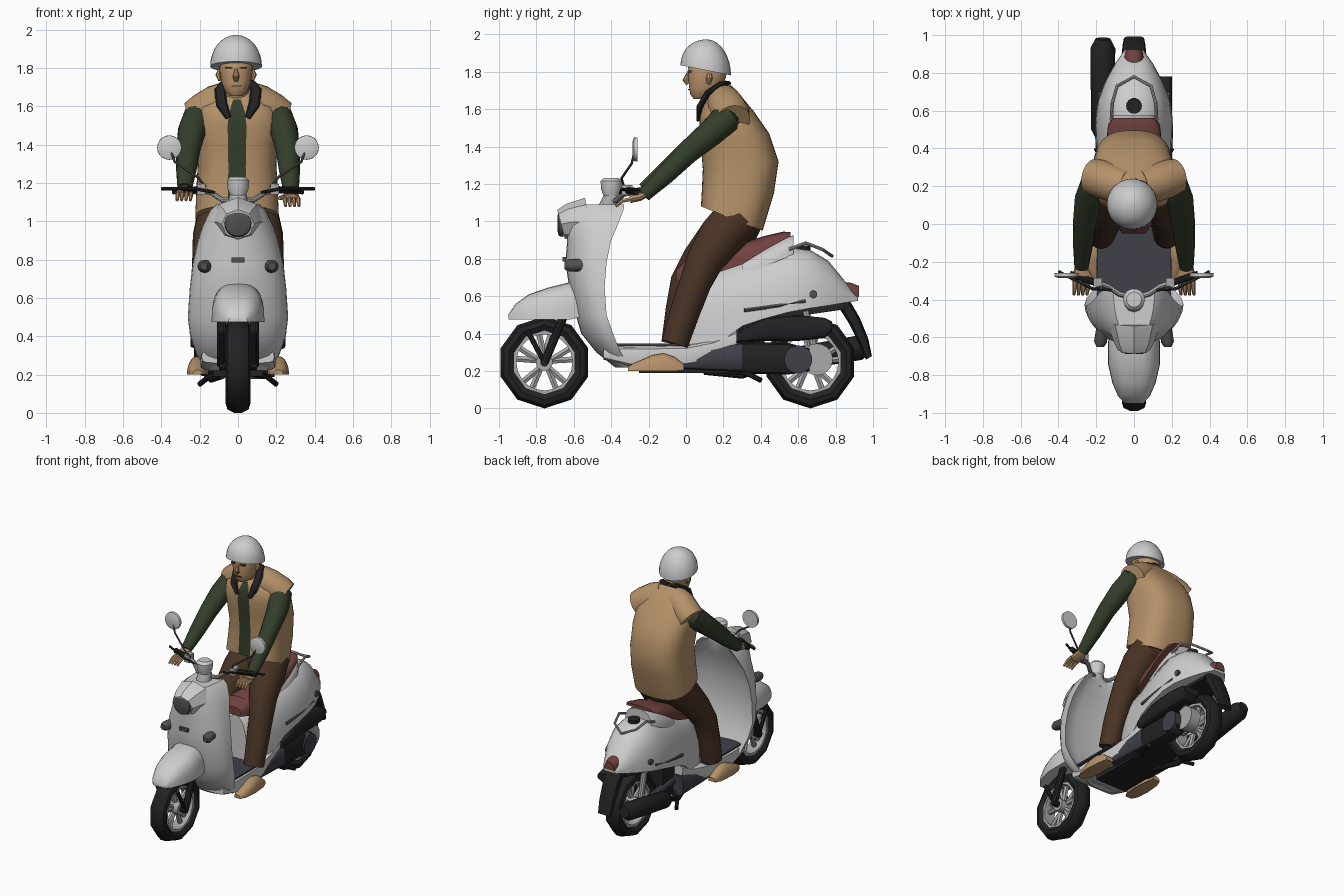
import bpy, bmesh, math
from mathutils import Vector as V


def mat(name, r, g, b):
    m = bpy.data.materials.new(name)
    m.diffuse_color = (r, g, b, 1)
    return m


WHITE = mat("white paint", .61, .61, .61)
SILVER = mat("silver metal", .4, .4, .4)
BLACK = mat("black rubber", .016, .016, .016)
GREY = mat("dark grey glass", .08, .08, .08)
SLATE = mat("slate plastic", .05, .05, .066)
RED = mat("seat maroon", .165, .055, .05)
TAN = mat("tan cloth", .46, .285, .14)
SKIN = mat("skin", .5, .3, .15)
GREEN = mat("green cloth", .034, .048, .024)
BROWN = mat("brown cloth", .066, .034, .018)


def loft(name, rings, m, closed=False):
    bm = bmesh.new()
    vs = [[bm.verts.new(p) for p in r] for r in rings]
    k, n = len(vs), len(vs[0])
    for i in range(k if closed else k - 1):
        a, b = vs[i], vs[(i + 1) % k]
        for j in range(n):
            bm.faces.new((a[j], a[(j + 1) % n], b[(j + 1) % n], b[j]))
    if not closed:
        bm.faces.new(vs[0][::-1])
        bm.faces.new(vs[-1])
    bmesh.ops.recalc_face_normals(bm, faces=bm.faces)
    me = bpy.data.meshes.new(name)
    bm.to_mesh(me)
    bm.free()
    me.materials.append(m)
    ob = bpy.data.objects.new(name, me)
    bpy.context.collection.objects.link(ob)
    return ob


def sp(v, p):
    return math.copysign(abs(v) ** (2 / p), v)


def oval(c, a, b, n=16, p=2.0):
    ang = [2 * math.pi * i / n for i in range(n)]
    return [V(c) + V(a) * sp(math.cos(t), p) + V(b) * sp(math.sin(t), p) for t in ang]


def arches(name, secs, m, x=0, p=2.4, n=14):
    # flat-bottomed dome sections (y, half width, top z, bottom z)
    ang = [math.pi * i / n for i in range(n + 1)]
    return loft(name, [[V((x + w * sp(math.cos(t), p), y, zb + (zt - zb) * sp(max(math.sin(t), 0), p)))
                        for t in ang] for y, w, zt, zb in secs], m)


def tube(name, pts, rad, m, n=10, flat=1.0):
    pts = [V(p) for p in pts]
    rad = rad if isinstance(rad, (list, tuple)) else [rad] * len(pts)
    d = (pts[-1] - pts[0]).normalized()
    ref = V((0, 0, 1)) if abs(d.x) > .7 else V((1, 0, 0))
    rings = []
    for i, p in enumerate(pts):
        t = (pts[min(i + 1, len(pts) - 1)] - pts[max(i - 1, 0)]).normalized()
        a = (ref - t * ref.dot(t)).normalized()
        rings.append(oval(p, a * rad[i], t.cross(a) * rad[i] * flat, n))
    return loft(name, rings, m)


def lathe(name, prof, c, m, n):
    # profile (x, radius) spun about the x axis
    return loft(name, [[V(c) + V((x, r * math.cos(t), r * math.sin(t))) for x, r in prof]
                       for t in (2 * math.pi * i / n - math.pi / 2 for i in range(n))], m, True)


def box(name, x0, x1, y0, y1, z0, z1, m):
    return loft(name, [[(x, y0, z0), (x, y1, z0), (x, y1, z1), (x, y0, z1)] for x in (x0, x1)], m)


# Wheels
for nm, y in (("front", -.757), ("rear", .665)):
    c = V((0, y, .246))
    lathe(nm + "_tyre", [(-.045, .17), (-.064, .2), (-.055, .228), (-.02, .246), (.02, .246),
                         (.055, .228), (.064, .2), (.045, .17)], c, BLACK, 10)
    lathe(nm + "_rim", [(-.045, .15), (-.045, .182), (.045, .182), (.045, .15)], c, SILVER, 20)
    tube(nm + "_hub", [c - V((.05, 0, 0)), c + V((.05, 0, 0))], .045, SILVER, 14)
    for i in range(5):
        t = 2 * math.pi * i / 5 + .3
        for o in (-.2, .2):
            tube(nm + "_spoke", [c + V((0, .03 * math.cos(t), .03 * math.sin(t))),
                                 c + V((0, .16 * math.cos(t + o), .16 * math.sin(t + o)))], .018, SILVER, 6)

# Front fender, forks and leg shield
arches("front_fender", [(-.95, .05, .5, .475), (-.91, .085, .56, .475), (-.84, .115, .61, .475),
                        (-.74, .138, .645, .475), (-.62, .138, .675, .475), (-.52, .1, .66, .5)], WHITE, p=2.8)
shield = []
for z, yf, yb, w in ((1.09, -.62, -.33, .11), (1.06, -.635, -.335, .145), (.98, -.65, -.365, .185),
                     (.9, -.635, -.40, .21), (.78, -.645, -.425, .237), (.65, -.625, -.435, .252),
                     (.5, -.59, -.425, .262), (.4, -.56, -.39, .25), (.3, -.48, -.35, .215), (.22, -.38, -.3, .15)):
    front = [V((w * math.cos(t), yb - (yb - yf) * max(math.sin(t), 0) ** .9, z))
             for t in (math.pi * i / 16 for i in range(17))]
    back = [V((k * w, yb + o, z)) for k, o in ((-.9, -.01), (-.55, -.035), (0, -.02), (.55, -.035), (.9, -.01))]
    shield.append(front + back)
loft("leg_shield", shield, WHITE)
loft("lamp_housing", [oval((0, y, z), (r, 0, 0), (0, -.02, r * .9), 8) for y, z, r in
                      ((-.52, 1.0, .14), (-.62, .995, .11), (-.668, .985, .085))], WHITE)
tube("headlamp", [(0, -.655, .99), (0, -.68, .99), (0, -.688, .99)], [.073, .068, .04], GREY, 16)
box("front_slot", -.035, .035, -.66, -.64, .785, .81, GREY)
for s in (-1, 1):
    tube("front_indicator", [(s * .16, -.52, .765), (s * .178, -.625, .765), (s * .178, -.65, .765)],
         [.034, .034, .02], GREY, 12)
    tube("fork", [(s * .085, -.757, .246), (s * .085, -.63, .55)], .024, BLACK)
    tube("fork_link", [(s * .085, -.85, .42), (s * .085, -.757, .246)], .014, BLACK, 8)
tube("front_axle", [(-.1, -.757, .246), (.1, -.757, .246)], .022, BLACK)

# Floor and rear body
loft("floor_body", [oval((0, y, (zt + zb) / 2), (w, 0, 0), (0, 0, (zt - zb) / 2), 16, 5) for y, w, zt, zb in
                    ((-.44, .19, .33, .26), (-.3, .2, .335, .22), (0, .195, .34, .22),
                     (.15, .18, .37, .25), (.28, .17, .42, .34))], WHITE)
box("floor_mat", -.195, .195, -.4, .02, .335, .346, SLATE)
box("undertray", -.13, .13, -.25, .3, .19, .23, BLACK)
arches("rear_body", [(-.03, .1, .67, .3), (.04, .145, .72, .3), (.14, .165, .74, .33), (.22, .175, .76, .38),
                     (.3, .188, .79, .44), (.42, .2, .82, .48), (.55, .205, .865, .515), (.66, .19, .85, .535),
                     (.76, .15, .79, .55), (.85, .1, .68, .565), (.92, .05, .6, .575)], WHITE)
arches("seat_cowl", [(.3, .12, .8, .72), (.42, .14, .86, .76), (.52, .138, .912, .8), (.575, .11, .925, .82)], WHITE)
arches("seat", [(-.05, .06, .74, .68), (0, .1, .8, .68), (.15, .125, .83, .72), (.3, .14, .885, .77),
                (.42, .148, .922, .845), (.52, .138, .945, .9), (.56, .11, .943, .92)], RED, p=3)
tube("fuel_cap", [(0, .625, .83), (0, .625, .872)], .042, BLACK, 14)
tube("grab_rail", [(-.12, .55, .85), (-.115, .64, .885), (-.09, .73, .85), (0, .78, .815),
                   (.09, .73, .85), (.115, .64, .885), (.12, .55, .85)], .009, SILVER, 8)
arches("tail_lamp", [(.82, .05, .675, .6), (.88, .055, .672, .59), (.925, .04, .655, .595)], RED)
loft("mudflap", [oval((0, y, z), (w, 0, 0), (0, d, d * .6), 12, 3) for y, z, w, d in
                 ((.83, .585, .07, .03), (.9, .47, .065, .028), (.95, .36, .06, .024), (.978, .27, .055, .016))], BLACK)
arches("rear_inner_guard", [(.3, .13, .55, .42), (.5, .14, .56, .48), (.85, .08, .58, .53)], BLACK)
for s in (-1, 1):
    tube("side_trim", [(s * .188, .31, .525), (s * .195, .5, .55), (s * .186, .64, .575)], .012, GREY, 6)
    tube("rear_indicator", [(s * .16, .68, .61), (s * .19, .68, .61)], .022, GREY)
    tube("stand_leg", [(s * .08, .18, .2), (s * .15, .32, .19), (s * .2, .4, .15)], .014, BLACK, 8)

# Engine, air cleaner, exhaust
for s in (-1, 1):
    loft("side_engine_cover", [oval((s * .13, y, z), (.055, 0, 0), (0, 0, h), 12, 4) for y, z, h in
                               ((-.05, .25, .035), (.1, .265, .06), (.3, .275, .075))], SLATE)
loft("transmission", [oval((.12, y, z), (.06, 0, 0), (0, 0, h), 14, 4) for y, z, h in
                      ((.2, .27, .07), (.35, .27, .085), (.55, .265, .085), (.66, .26, .06))], BLACK)
tube("clutch_cover", [(.1, .6, .262), (.19, .6, .262)], .075, SLATE, 18)
tube("rear_hub_cover", [(.06, .7, .262), (.14, .7, .262)], .085, SILVER, 18)
loft("air_cleaner", [oval((.135, y, z), (.065, 0, 0), (0, 0, h), 14, 4) for y, z, h in
                     ((.27, .38, .03), (.42, .42, .06), (.6, .43, .07), (.74, .43, .055), (.78, .44, .025))], BLACK)
box("engine_block", -.1, .1, .1, .42, .2, .46, BLACK)
tube("exhaust_pipe", [(-.08, .1, .2), (-.14, .3, .18), (-.165, .5, .25)], .022, BLACK)
tube("muffler", [(-.165, .45, .24), (-.165, .5, .25), (-.165, .93, .325), (-.165, .98, .335)],
     [.035, .062, .066, .04], BLACK, 16)
tube("left_swing_arm", [(-.09, .3, .3), (-.09, .665, .246)], .03, SLATE)
for s in (-1, 1):
    tube("rear_shock", [(s * .1, .7, .26), (s * .1, .64, .52)], .022, SILVER)

# Handlebar, instruments, mirrors
tube("steering_neck", [(0, -.42, 1.05), (0, -.39, 1.14)], [.06, .045], SILVER, 12)
tube("instrument_pod", [(0, -.4, 1.12), (0, -.4, 1.17), (0, -.4, 1.215), (0, -.4, 1.232)],
     [.035, .055, .058, .04], WHITE, 14)
for s in (-1, 1):
    tube("handlebar", [(0, -.39, 1.11), (s * .08, -.37, 1.11), (s * .14, -.33, 1.15), (s * .2, -.31, 1.165)], .014, SILVER)
    tube("grip", [(s * .19, -.315, 1.165), (s * .34, -.265, 1.16)], .019, BLACK)
    tube("brake_lever", [(s * .12, -.35, 1.15), (s * .22, -.345, 1.17), (s * .4, -.25, 1.17)], .008, BLACK, 6)
    box("switch_box", s * .17, s * .215, -.345, -.285, 1.14, 1.195, SILVER)
    tube("mirror_stem", [(s * .17, -.33, 1.18), (s * .21, -.345, 1.23), (s * .33, -.29, 1.31),
                         (s * .355, -.275, 1.38)], .007, GREY, 6)
    tube("mirror", [(s * .358, -.285, 1.385), (s * .358, -.278, 1.385), (s * .358, -.26, 1.385)],
         [.045, .063, .064], WHITE, 20)

# Rider torso: tan vest with a green shirt strip down the open front
rings = []
for yf, zf, yb, zb, w in ((.08, 1.08, .41, .95, .218), (.085, 1.17, .47, 1.15, .213), (.09, 1.28, .495, 1.32, .205),
                          (.08, 1.4, .445, 1.47, .215), (.07, 1.5, .365, 1.585, .222), (.075, 1.57, .295, 1.67, .185),
                          (.1, 1.635, .235, 1.735, .09)):
    f, b = V((-.005, yf, zf)), V((-.005, yb, zb))
    rings.append(oval((f + b) / 2, (w, 0, 0), (b - f) / 2, 48, 2.7))
vest = loft("vest", rings, TAN)
vest.data.materials.append(GREEN)
for f in vest.data.polygons:
    if len(f.vertices) == 4 and abs(f.center.x + .005) < .035 and f.center.y < .14 and f.center.z > 1.12:
        f.material_index = 1
for s in (-1, 1):
    tube("vest_shoulder", [(s * .04, .2, 1.645), (s * .11, .215, 1.615), (s * .18, .24, 1.57), (s * .225, .25, 1.54)],
         [.09, .1, .102, .095], TAN, 18)
    tube("collar", [(-.005, .215, 1.735), (s * .06, .185, 1.73), (s * .095, .115, 1.685), (s * .085, .072, 1.61),
                    (s * .05, .064, 1.54)], [.03, .03, .03, .03, .015], BLACK, 8, .55)

# Head and helmet
tube("neck", [(-.01, .2, 1.62), (-.01, .135, 1.76)], [.075, .065], SKIN, 14)
loft("head", [oval((-.01, (a + b) / 2, z), (w, 0, 0), (0, (b - a) / 2, 0), 18, 2.3) for z, a, b, w in
              ((1.655, .04, .1, .035), (1.68, .022, .15, .06), (1.72, .015, .19, .076), (1.77, .012, .215, .085),
               (1.83, .01, .225, .09), (1.88, .03, .21, .08))], SKIN)
tube("nose", [(-.01, .012, 1.795), (-.01, -.002, 1.755), (-.01, .012, 1.735)], [.008, .017, .012], SKIN, 8)
box("mouth", -.035, .015, .012, .02, 1.703, 1.709, BROWN)
for s in (-1, 1):
    box("eyebrow", -.01 + s * .018, -.01 + s * .055, .007, .03, 1.797, 1.806, BROWN)
    tube("ear", [(-.01 + s * .083, .125, 1.79), (-.01 + s * .09, .125, 1.765), (-.01 + s * .083, .12, 1.735)],
         [.012, .018, .01], SKIN, 8)
dome = []
for i in range(9):
    t = math.radians(min(i * 11.2, 88))
    r, h = .135 * math.cos(t), .165 * math.sin(t)
    dome.append(oval((-.01, .105 + h * .04, 1.808 + h), (r, 0, 0), (0, r, -r * .2 * math.cos(t)), 24))
loft("helmet", dome, WHITE)

# Arms, hands, legs and shoes
for s in (-1, 1):
    up, fw = (.03, -.05) if s < 0 else (0, 0)
    tube("sleeve", [(s * .16, .24, 1.56), (s * .205, .215, 1.55), (s * .24, .135, 1.475), (s * .26, .01, 1.37),
                    (s * .27, -.11, 1.25 + up / 2), (s * .278, -.225, 1.14 + up)],
         [.06, .082, .074, .063, .053, .038], GREEN, 14)
    tube("hand", [(s * .278, -.2, 1.15 + up), (s * .278, -.25, 1.13 + up), (s * .278, -.3, 1.12 + up)],
         [.03, .042, .042], SKIN, 10, .55)
    for i in range(4):
        x = s * (.245 + .023 * i)
        tube("finger", [(x, -.29, 1.12 + up), (x, -.34, 1.11 + up), (x + s * .004, -.375, 1.08 + up)],
             [.012, .012, .008], SKIN, 6)
    tube("thumb", [(s * .25, -.25, 1.13 + up), (s * .215, -.3, 1.12 + up)], [.015, .01], SKIN, 6)
    tube("trouser_leg", [(s * .09, .28, 1.02), (s * .115, .19, .92), (s * .14, .1 + fw / 2, .79),
                         (s * .16, .05 + fw, .67), (s * .17, -.005 + fw / 2, .52), (s * .175, -.06, .345)],
         [.125, .122, .1, .085, .08, .072], BROWN, 16)
    arches("shoe", [(-.31, .025, .225, .2), (-.27, .046, .245, .2), (-.18, .056, .285, .2), (-.12, .052, .295, .2),
                    (-.06, .046, .275, .2), (-.01, .03, .235, .205)], TAN, x=s * .21)
tube("hips", [(-.15, .27, .98), (0, .27, .98), (.15, .27, .98)], [.09, .13, .09], BROWN, 14)

# Smooth rounded parts, keep hard edges
for o in bpy.context.scene.objects:
    o.select_set(True)
    bpy.context.view_layer.objects.active = o
bpy.ops.object.shade_smooth_by_angle(angle=math.radians(35))
